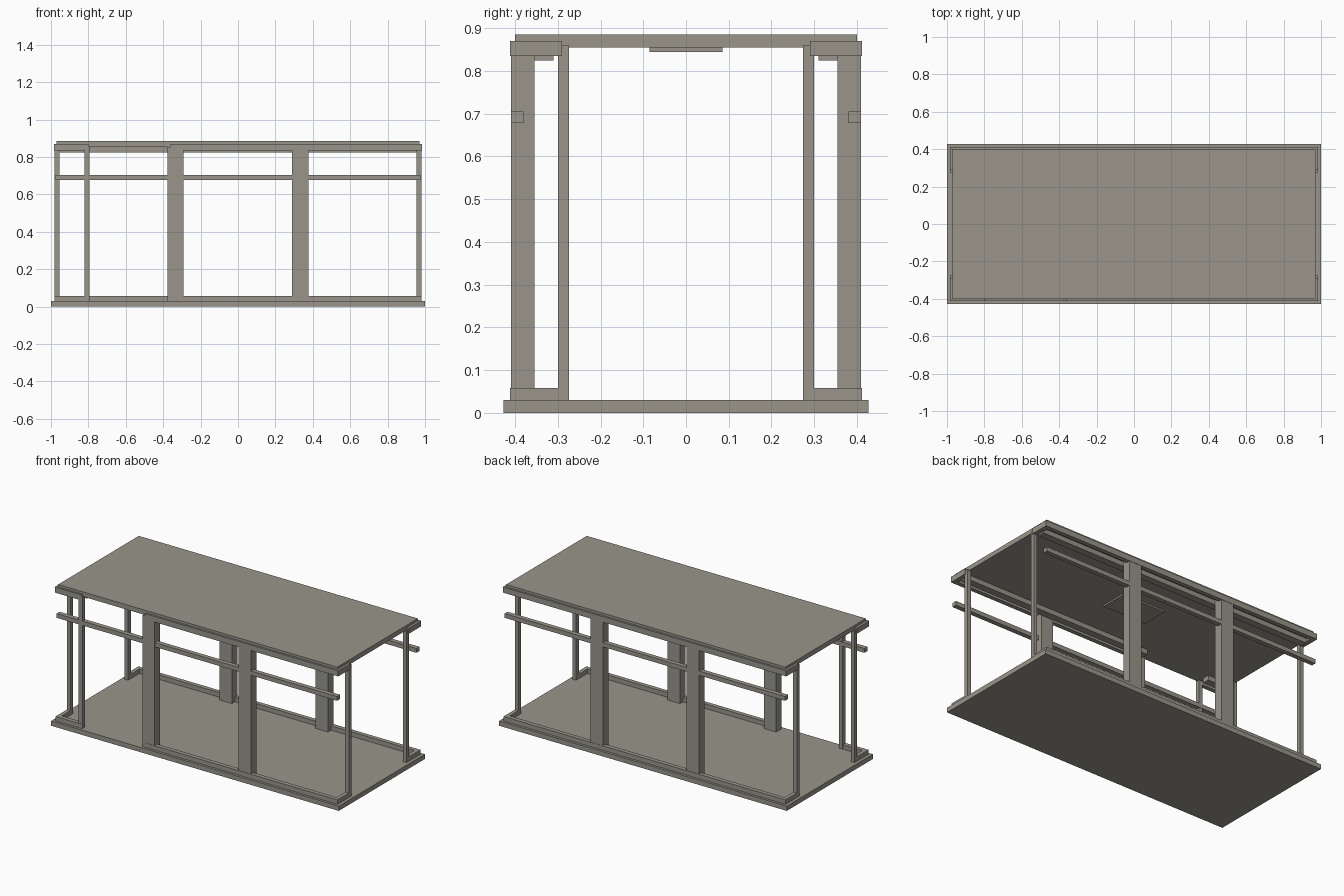
import bpy

cube = bpy.data.objects.get("Cube")
if cube:
    bpy.data.objects.remove(cube, do_unlink=True)

# Single warm grey finish
grey = bpy.data.materials.new("warm_grey")
grey.use_nodes = True
colour = (0.32, 0.30, 0.26, 1)
grey.diffuse_color = colour
grey.node_tree.nodes["Principled BSDF"].inputs["Base Color"].default_value = colour


def box(name, xs, ys, zs):
    """Box spanning the given ranges on each axis."""
    spans = [sorted(s) for s in (xs, ys, zs)]
    bpy.ops.mesh.primitive_cube_add(size=1, location=[(a + b) / 2 for a, b in spans])
    ob = bpy.context.object
    ob.name = name
    ob.scale = [b - a for a, b in spans]
    bpy.ops.object.transform_apply(location=False, rotation=False, scale=True)
    ob.data.materials.append(grey)
    return ob


FLOOR_TOP, ROOF_BASE = 0.03, 0.855
END = 0.98
DOOR = (-0.80, -0.36)

# Slabs and ceiling hatch
box("floor", (-1, 1), (-0.427, 0.427), (0, FLOOR_TOP))
box("roof", (-0.97, 0.97), (-0.40, 0.40), (ROOF_BASE, 0.885))
box("ceiling_hatch", (-0.15, 0.15), (-0.085, 0.085), (0.845, ROOF_BASE))

for side, label in ((-1, "front"), (1, "back")):
    # Wide columns
    for cx in (-0.335, 0.333):
        box(label + "_column", (cx - 0.043, cx + 0.043),
            (side * 0.355, side * 0.41), (FLOOR_TOP, ROOF_BASE))

    # Long rails; the front ones leave the doorway open
    spans = [(-END, DOOR[0]), (DOOR[1], END)] if side < 0 else [(-END, END)]
    for span in spans:
        box(label + "_sill", span, (side * 0.385, side * 0.412), (FLOOR_TOP, 0.058))
        box(label + "_top_beam", span, (side * 0.385, side * 0.412), (0.835, 0.87))
        inner = [max(min(x, 0.955), -0.955) for x in span]
        box(label + "_inner_beam", inner, (side * 0.31, side * 0.355), (0.825, ROOF_BASE))
    box(label + "_mid_rail", (-0.975, 0.975), (side * 0.38, side * 0.409), (0.678, 0.705))

    # End posts with short returns at floor and roof
    for end in (-1, 1):
        depth = (end * 0.955, end * END)
        box(label + "_end_post", depth, (side * 0.274, side * 0.30), (FLOOR_TOP, 0.86))
        box(label + "_sill_return", depth, (side * 0.30, side * 0.385), (FLOOR_TOP, 0.058))
        box(label + "_top_return", (end * 0.955, end * 0.985),
            (side * 0.29, side * 0.412), (0.835, 0.87))

# Door jamb
box("door_jamb", (-0.82, -0.795), (-0.41, -0.383), (FLOOR_TOP, 0.86))
